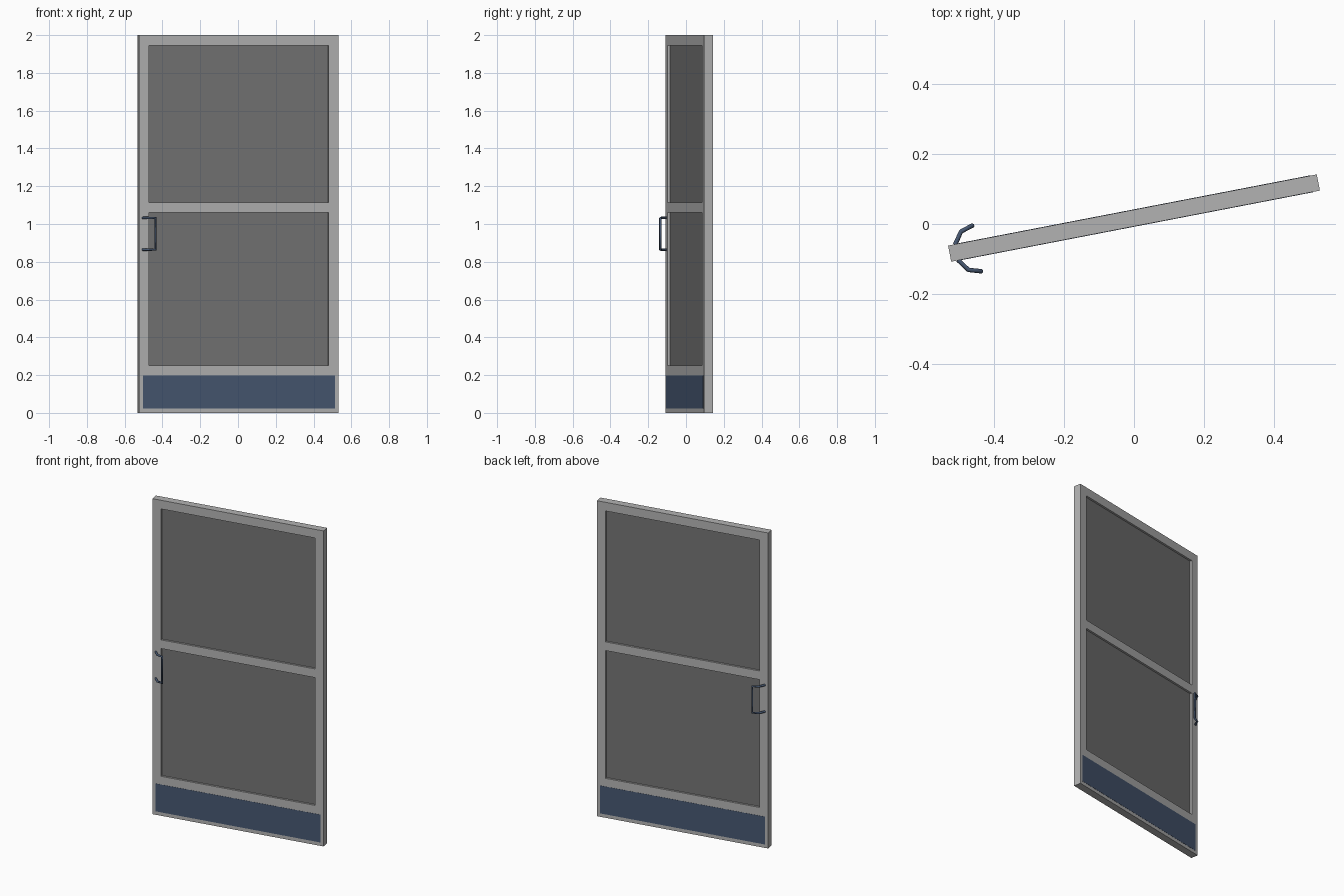
import bpy, bmesh, math
from mathutils import Matrix

if "Cube" in bpy.data.objects:
    bpy.data.objects.remove(bpy.data.objects["Cube"])

# Door is modelled square, then swung about z
W, T = 0.538, 0.0235            # half width, half thickness
SWING = Matrix.Translation((0, 0.017, 0)) @ Matrix.Rotation(math.radians(10.92), 4, 'Z')


def material(name, rgb):
    m = bpy.data.materials.new(name)
    m.diffuse_color = (*rgb, 1)
    m.use_nodes = True
    m.node_tree.nodes["Principled BSDF"].inputs["Base Color"].default_value = m.diffuse_color
    return m


grey = material("frame_grey", (0.45, 0.45, 0.45))
dark = material("pane_dark_grey", (0.175, 0.175, 0.175))
blue = material("slate_blue", (0.062, 0.096, 0.165))


def add(name, me, mat):
    ob = bpy.data.objects.new(name, me)
    bpy.context.collection.objects.link(ob)
    me.materials.clear()
    me.materials.append(mat)
    me.transform(SWING)
    return ob


def box(name, x0, x1, y0, y1, z0, z1, mat):
    bm = bmesh.new()
    bmesh.ops.create_cube(bm, size=1)
    for v in bm.verts:
        v.co = (x1 if v.co.x > 0 else x0, y1 if v.co.y > 0 else y0, z1 if v.co.z > 0 else z0)
    me = bpy.data.meshes.new(name)
    bm.to_mesh(me)
    bm.free()
    return add(name, me, mat)


# Frame: a grid of cells without the two openings, extruded to thickness
xs = [-W, -0.484, 0.484, W]
zs = [0, 0.25, 1.06, 1.115, 1.945, 2.0]
bm = bmesh.new()
grid = [[bm.verts.new((x, -T, z)) for z in zs] for x in xs]
for i in range(3):
    for j in range(5):
        if i == 1 and j in (1, 3):
            continue
        bm.faces.new((grid[i][j], grid[i + 1][j], grid[i + 1][j + 1], grid[i][j + 1]))
ext = bmesh.ops.extrude_face_region(bm, geom=bm.faces[:], use_keep_orig=True)
for e in ext["geom"]:
    if isinstance(e, bmesh.types.BMVert):
        e.co.y = T
bmesh.ops.recalc_face_normals(bm, faces=bm.faces[:])
me = bpy.data.meshes.new("door_frame")
bm.to_mesh(me)
bm.free()
add("door_frame", me, grey)

# Recessed panes
for name, z0, z1 in (("lower_pane", 0.25, 1.06), ("upper_pane", 1.115, 1.945)):
    box(name, -0.484, 0.484, -0.011, 0.011, z0, z1, dark)

# Kick plate and pull handle on each face
for side, s in (("front", -1), ("back", 1)):
    y0, y1 = sorted((s * (T - 0.002), s * (T + 0.001)))
    box(side + "_kick_plate", -0.518, 0.518, y0, y1, 0.022, 0.198, blue)

    arm = [(-0.518, 0.022), (-0.494, 0.056), (-0.458, 0.067)]
    path = [(x, s * y, 1.032) for x, y in arm] + [(x, s * y, 0.864) for x, y in reversed(arm)]
    cu = bpy.data.curves.new(side + "_path", 'CURVE')
    cu.dimensions = '3D'
    cu.bevel_depth = 0.0065
    cu.bevel_resolution = 2
    cu.use_fill_caps = True
    sp = cu.splines.new('POLY')
    sp.points.add(len(path) - 1)
    for p, co in zip(sp.points, path):
        p.co = (*co, 1)
    tmp = bpy.data.objects.new("handle_path", cu)
    bpy.context.collection.objects.link(tmp)
    dg = bpy.context.evaluated_depsgraph_get()
    me = bpy.data.meshes.new_from_object(tmp.evaluated_get(dg))
    bpy.data.objects.remove(tmp)
    add(side + "_handle", me, blue)
